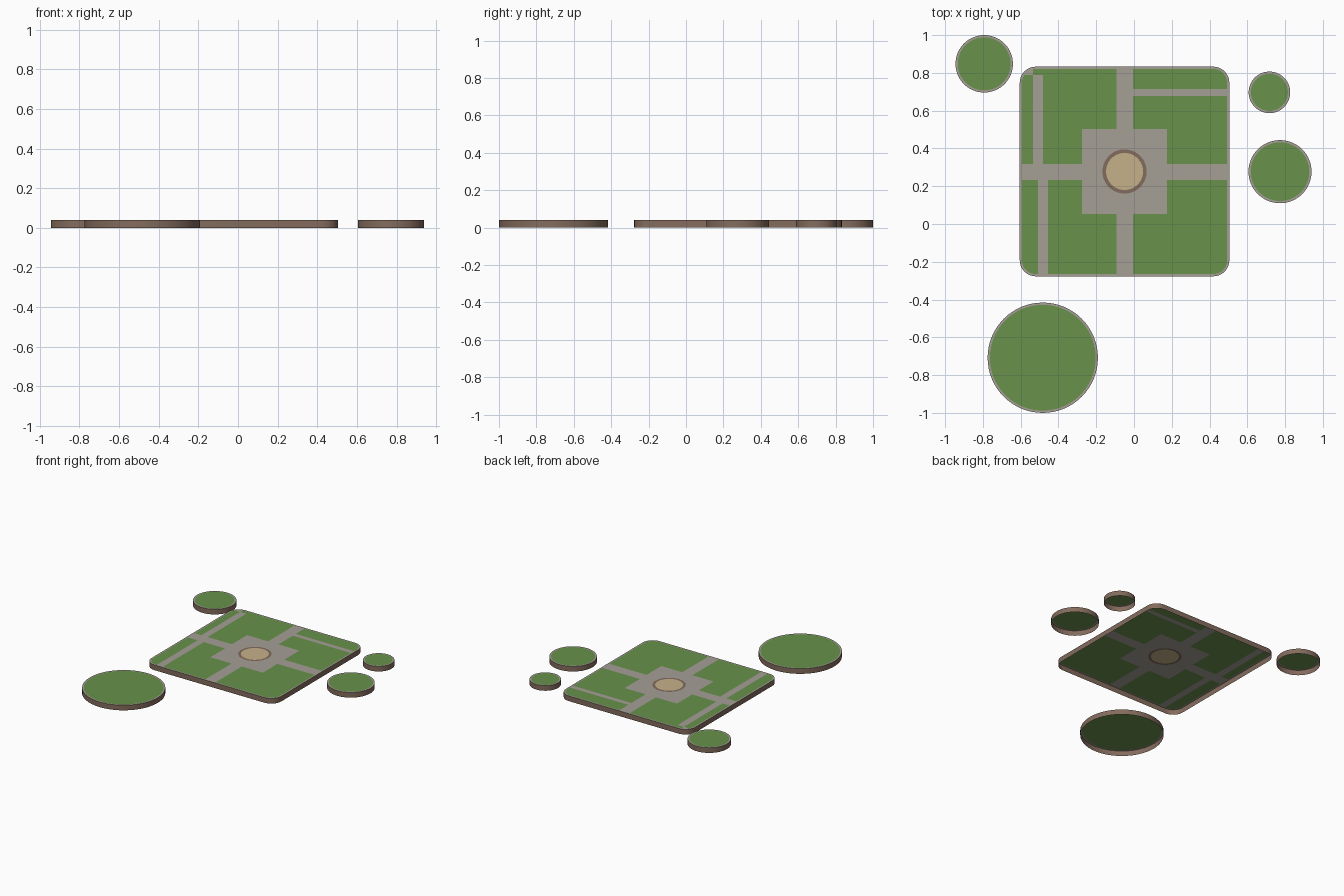
import bpy, bmesh
from math import sin, cos, pi, radians

cube = bpy.data.objects.get("Cube")
if cube:
    bpy.data.objects.remove(cube, do_unlink=True)

TOP = 0.04
RIM = 0.012
CX, CY, HALF = -0.05, 0.278, 0.555   # main plate centre and half size
PLAZA = 0.224


def material(name, rgb):
    lin = [((c / 255 + 0.055) / 1.055) ** 2.4 for c in rgb] + [1.0]
    m = bpy.data.materials.new(name)
    m.use_nodes = True
    m.diffuse_color = lin
    bsdf = m.node_tree.nodes["Principled BSDF"]
    bsdf.inputs["Base Color"].default_value = lin
    bsdf.inputs["Roughness"].default_value = 0.9
    return m


GRASS, PAVING, EARTH, SAND = range(4)
MATS = [material("grass green", (104, 145, 75)),
        material("paving grey", (165, 159, 149)),
        material("earth brown", (132, 108, 93)),
        material("sand tan", (198, 177, 137))]


def finish(bm, name):
    mesh = bpy.data.meshes.new(name)
    bm.to_mesh(mesh)
    bm.free()
    for m in MATS:
        mesh.materials.append(m)
    mesh.shade_smooth()
    mesh.set_sharp_from_angle(angle=radians(30))
    obj = bpy.data.objects.new(name, mesh)
    bpy.context.collection.objects.link(obj)
    return obj


def add_loop(bm, points, z):
    return [bm.verts.new((x, y, z)) for x, y in points]


def bridge(bm, a, b, mat):
    n = len(a)
    for i in range(n):
        j = (i + 1) % n
        bm.faces.new((a[i], a[j], b[j], b[i])).material_index = mat


def circle(x, y, r, n=64):
    return [(x + r * cos(2 * pi * i / n), y + r * sin(2 * pi * i / n)) for i in range(n)]


def rounded_square(x, y, half, r, steps=8):
    pts = []
    for k, (sx, sy) in enumerate(((1, 1), (-1, 1), (-1, -1), (1, -1))):
        for i in range(steps + 1):
            a = (k + i / steps) * pi / 2
            pts.append((x + sx * (half - r) + r * cos(a), y + sy * (half - r) + r * sin(a)))
    return pts


def square(x, y, half, n=64):
    """Points of a square, spaced to match a circle of n points."""
    pts = []
    for px, py in circle(0, 0, 1, n):
        s = half / max(abs(px), abs(py))
        pts.append((x + px * s, y + py * s))
    return pts


def border(bm, outer, inner):
    """Brown side wall, open below, with a narrow paved rim on top."""
    low, high = add_loop(bm, outer, 0), add_loop(bm, outer, TOP)
    rim = add_loop(bm, inner, TOP)
    bridge(bm, low, high, EARTH)
    bridge(bm, high, rim, PAVING)
    return rim


# Round grass islands
for name, x, y, r in (("back_right_island", -0.793, 0.848, 0.152),
                      ("back_left_island", 0.717, 0.697, 0.11),
                      ("left_island", 0.773, 0.277, 0.167),
                      ("front_right_island", -0.483, -0.708, 0.292)):
    bm = bmesh.new()
    rim = border(bm, circle(x, y, r), circle(x, y, r - RIM))
    bm.faces.new(rim).material_index = GRASS
    finish(bm, name)

# Main plate border
bm = bmesh.new()
border(bm, rounded_square(CX, CY, HALF, 0.085), rounded_square(CX, CY, HALF - RIM, 0.073))
finish(bm, "park_border")

# Paths as (x min, x max, y min, y max)
PATHS = [(-0.093, -0.006, -1, 1),           # main path, front to back
         (-1, 1, 0.233, 0.317),             # main path, side to side
         (-0.535, -0.482, 0.3, 0.79),       # narrow path, back right
         (-0.509, -0.456, -1, 0.25),        # narrow path, front right
         (-0.02, 1, 0.677, 0.714),          # narrow path, back left
         (-1, -0.535, 0.79, 1)]             # paved corner
HOLE = (CX - PLAZA, CX + PLAZA, CY - PLAZA, CY + PLAZA)


def inside(p, box):
    return box[0] < p.x < box[1] and box[2] < p.y < box[3]


# Lawn cut along the path edges, with an opening for the plaza
bm = bmesh.new()
bm.faces.new(add_loop(bm, rounded_square(CX, CY, HALF - RIM, 0.073), TOP))
for box in PATHS + [HOLE]:
    for i, value in enumerate(box):
        if abs(value) < 1:
            axis = (1, 0, 0) if i < 2 else (0, 1, 0)
            bmesh.ops.bisect_plane(bm, geom=bm.verts[:] + bm.edges[:] + bm.faces[:],
                                   plane_co=[value * a for a in axis], plane_no=axis)
plaza_faces = []
for f in bm.faces:
    c = f.calc_center_median()
    if inside(c, HOLE):
        plaza_faces.append(f)
    f.material_index = PAVING if any(inside(c, b) for b in PATHS) else GRASS
bmesh.ops.delete(bm, geom=plaza_faces, context="FACES")
finish(bm, "lawn_and_paths")

# Square plaza with a ringed sand circle
bm = bmesh.new()
edge = add_loop(bm, square(CX, CY, PLAZA), TOP)
ring = add_loop(bm, circle(CX, CY, 0.117), TOP)
pit = add_loop(bm, circle(CX, CY, 0.098), TOP)
bridge(bm, edge, ring, PAVING)
bridge(bm, ring, pit, EARTH)
bm.faces.new(pit).material_index = SAND
finish(bm, "central_plaza")
